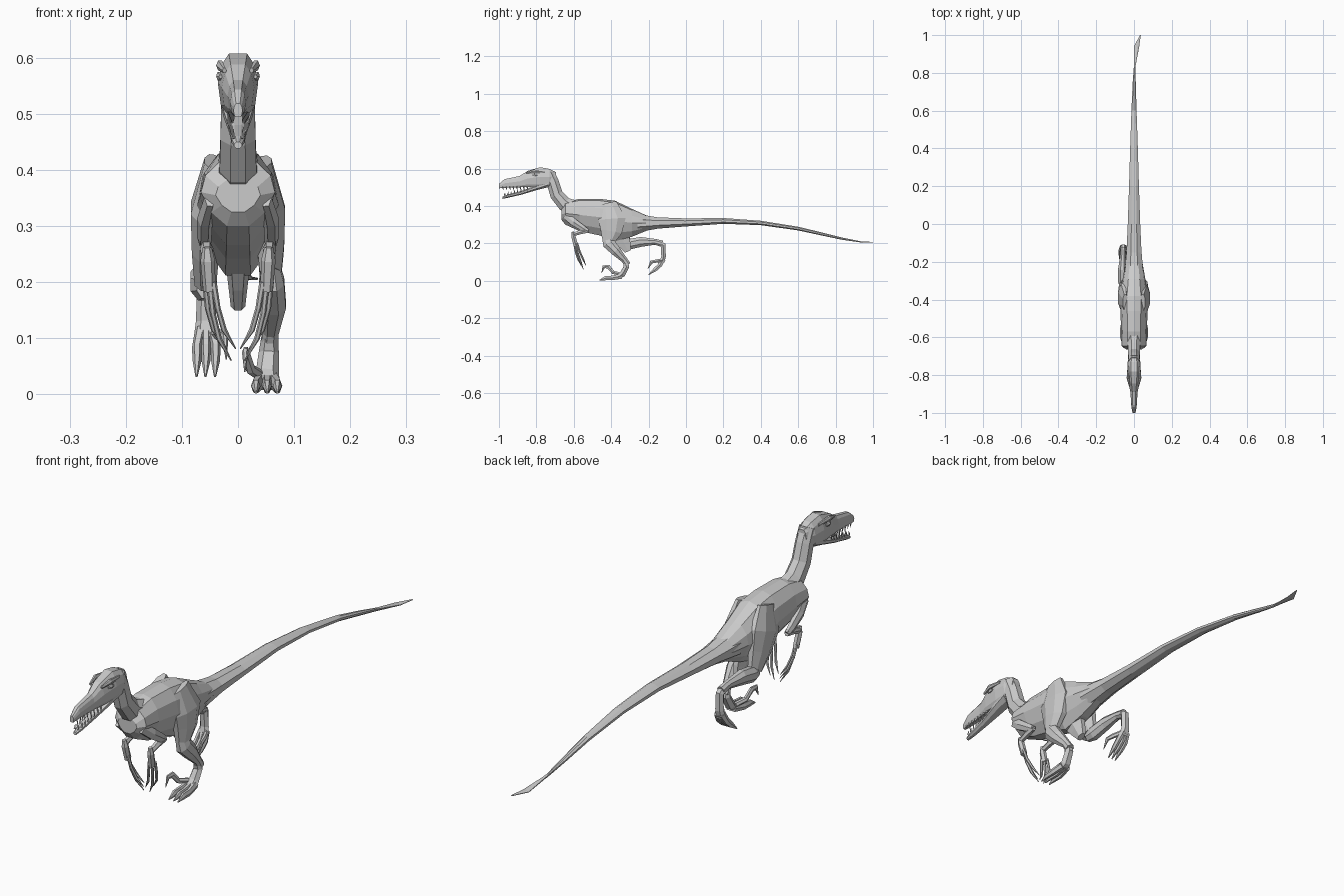
import bpy, bmesh, math
from mathutils import Vector

HEX = [(math.cos(math.radians(60 * i)), math.sin(math.radians(60 * i))) for i in range(6)]
OCT = [(1.05 * math.cos(math.radians(22.5 + 45 * i)), 1.05 * math.sin(math.radians(22.5 + 45 * i))) for i in range(8)]


def sym(half):
    """Mirror a half profile (top to bottom) into a closed ring."""
    return half + [(-x, z) for x, z in reversed(half) if x > 0]


TORSO = sym([(0, 1), (.5, .9), (.88, .5), (1, 0), (.72, -.6), (.3, -1)])
SKULL = sym([(.45, 1), (.8, .65), (1, .05), (.85, -.7), (.6, -1)])


def loft(name, rows, prof=HEX, upright=False):
    """Skin rings through rows of (x, y, z, half width, half depth)."""
    bm = bmesh.new()
    rings = []
    pts = [Vector(r[:3]) for r in rows]
    for i, r in enumerate(rows):
        t = Vector((0, 1, 0))
        if not upright:
            t = Vector((0, 0, 0))
            if i > 0:
                t += (pts[i] - pts[i - 1]).normalized()
            if i < len(pts) - 1:
                t += (pts[i + 1] - pts[i]).normalized()
            t.normalize()
        side = Vector((1, 0, 0))
        side = (side - t * side.dot(t)).normalized()
        up = side.cross(t)
        rings.append([bm.verts.new(pts[i] + side * u * r[3] + up * v * r[4]) for u, v in prof])
    n = len(prof)
    for a, b in zip(rings, rings[1:]):
        for k in range(n):
            bm.faces.new((a[k], a[(k + 1) % n], b[(k + 1) % n], b[k]))
    bm.faces.new(rings[0])
    bm.faces.new(rings[-1])
    bmesh.ops.recalc_face_normals(bm, faces=bm.faces)
    me = bpy.data.meshes.new(name)
    bm.to_mesh(me)
    bm.free()
    ob = bpy.data.objects.new(name, me)
    bpy.context.collection.objects.link(ob)
    return ob


def side_loft(name, rows, s, prof=HEX):
    return loft(name, [(r[0] * s,) + tuple(r[1:]) for r in rows], prof)


# Torso, from chest to hips
loft("torso", [(0, -.665, .355, .04, .03), (0, -.645, .36, .066, .06), (0, -.57, .352, .068, .086),
               (0, -.46, .34, .072, .098), (0, -.38, .32, .074, .108), (0, -.29, .31, .06, .075),
               (0, -.2, .308, .044, .036)], TORSO, True)
loft("pelvis_keel", [(0, -.36, .26, .025, .06), (0, -.33, .2, .018, .04), (0, -.31, .157, .013, .02)])

# Long tail with a flat twisted end
loft("tail", [(0, -.26, .308, .052, .05), (0, -.15, .309, .041, .031), (0, 0, .312, .034, .022),
              (0, .2, .32, .027, .016), (0, .4, .309, .021, .012), (0, .6, .279, .014, .01),
              (.001, .74, .247, .009, .008), (.003, .83, .226, .004, .006),
              (.014, .94, .207, .014, .003), (.034, 1, .206, .002, .002)], OCT)

# Neck
loft("neck", [(0, -.735, .575, .03, .034), (0, -.712, .525, .031, .034), (0, -.692, .46, .032, .036),
              (0, -.65, .41, .034, .04), (0, -.59, .385, .042, .045)], OCT)

# Skull, jaw, brows and nostril ridge
loft("skull", [(0, -1, .506, .008, .012), (0, -.97, .52, .014, .023), (0, -.89, .53, .019, .03),
               (0, -.845, .545, .029, .043), (0, -.78, .553, .036, .054), (0, -.73, .552, .034, .046),
               (0, -.695, .55, .02, .03)], SKULL, True)
loft("lower_jaw", [(0, -.98, .444, .007, .006), (0, -.955, .452, .012, .009), (0, -.88, .47, .016, .01),
                   (0, -.8, .498, .026, .014), (0, -.735, .522, .031, .022)], OCT, True)
for s, tag in ((1, "right"), (-1, "left")):
    side_loft("brow_" + tag, [(.024, -.855, .577, .004, .005), (.032, -.815, .586, .007, .01),
                              (.029, -.755, .582, .004, .006)], s)
    side_loft("eye_" + tag, [(.031, -.823, .566, .003, .004), (.034, -.81, .567, .005, .009),
                             (.033, -.795, .566, .003, .004)], s)
    # Teeth rows
    for i in range(8):
        f = i / 7
        y, x = -.98 + .13 * f, .008 + .01 * f
        loft("upper_tooth_" + tag, [(x * s, y, .503, .003, .005), (x * s, y + .004, .483, .0004, .0004)], HEX[::2])
        y2 = -.97 + .12 * f
        z2 = .456 + .026 * f
        loft("lower_tooth_" + tag, [(x * s, y2, z2, .003, .005), (x * s, y2 + .003, z2 + .017, .0004, .0004)], HEX[::2])

# Arms with three long curved fingers
for s, tag in ((1, "right"), (-1, "left")):
    side_loft("upper_arm_" + tag, [(.05, -.645, .35, .01, .022), (.059, -.6, .313, .014, .022),
                                   (.06, -.55, .28, .013, .018), (.058, -.525, .264, .01, .013)], s)
    side_loft("forearm_" + tag, [(.058, -.523, .268, .01, .013), (.056, -.565, .26, .012, .013),
                                 (.055, -.6, .248, .01, .011)], s)
    side_loft("hand_" + tag, [(.055, -.606, .262, .008, .008), (.054, -.602, .238, .013, .013),
                              (.051, -.588, .185, .011, .014)], s)
    for i in range(3):
        d = i - 1
        k = 1 - .15 * abs(d)
        side_loft("finger_" + tag, [(.051 + .007 * d, -.59 + .008 * d, .2, .006, .006),
                                    (.045 + .009 * d, -.578 + .011 * d, .2 - .055 * k, .005, .006),
                                    (.034 + .009 * d, -.563 + .013 * d, .2 - .1 * k, .005, .006),
                                    (.012 + .008 * d, -.548 + .013 * d, .2 - .14 * k, .001, .001)], s)

# Right leg, planted
loft("thigh_right", [(.046, -.415, .415, .014, .045), (.057, -.395, .33, .028, .075),
                     (.058, -.4, .265, .025, .06), (.058, -.415, .215, .02, .036)], OCT)
loft("shin_right", [(.057, -.425, .235, .016, .025), (.06, -.413, .2, .023, .034), (.063, -.375, .16, .023, .028),
                    (.058, -.33, .112, .015, .017), (.056, -.312, .085, .016, .018)], OCT)
loft("ankle_right", [(.056, -.325, .105, .014, .016), (.055, -.318, .075, .018, .017),
                     (.052, -.34, .035, .021, .018), (.052, -.365, .018, .024, .014)])
for x in (.032, .052, .07):
    loft("toe_right", [(.052 + (x - .052) * .6, -.345, .025, .011, .016), (x, -.395, .015, .009, .014),
                       (x, -.43, .014, .008, .013), (x, -.462, .003, .002, .002)])
loft("sickle_claw_right", [(.038, -.35, .035, .01, .01), (.022, -.39, .045, .009, .01),
                           (.014, -.415, .075, .007, .012), (.013, -.44, .075, .006, .01),
                           (.012, -.452, .04, .001, .001)])

# Left leg, lifted and swung back
loft("thigh_left", [(-.046, -.415, .415, .014, .045), (-.057, -.39, .33, .028, .08),
                    (-.058, -.36, .26, .025, .06), (-.058, -.33, .2, .02, .036)], OCT)
loft("shin_left", [(-.058, -.34, .195, .016, .025), (-.061, -.305, .195, .024, .029),
                   (-.063, -.24, .208, .022, .027), (-.059, -.165, .208, .014, .016),
                   (-.057, -.128, .198, .015, .018)], OCT)
loft("ankle_left", [(-.057, -.145, .205, .013, .014), (-.057, -.122, .19, .016, .017),
                    (-.057, -.12, .13, .018, .014), (-.057, -.128, .1, .022, .014)])
for x in (-.073, -.057, -.04):
    loft("toe_left", [(-.057 + (x + .057) * .6, -.122, .115, .01, .015), (x, -.14, .083, .009, .013),
                      (x, -.165, .06, .008, .012), (x - .001, -.2, .032, .002, .002)])
loft("sickle_claw_left", [(-.045, -.125, .11, .009, .01), (-.03, -.16, .105, .008, .01),
                          (-.023, -.185, .1, .006, .01), (-.021, -.205, .062, .001, .001)])
